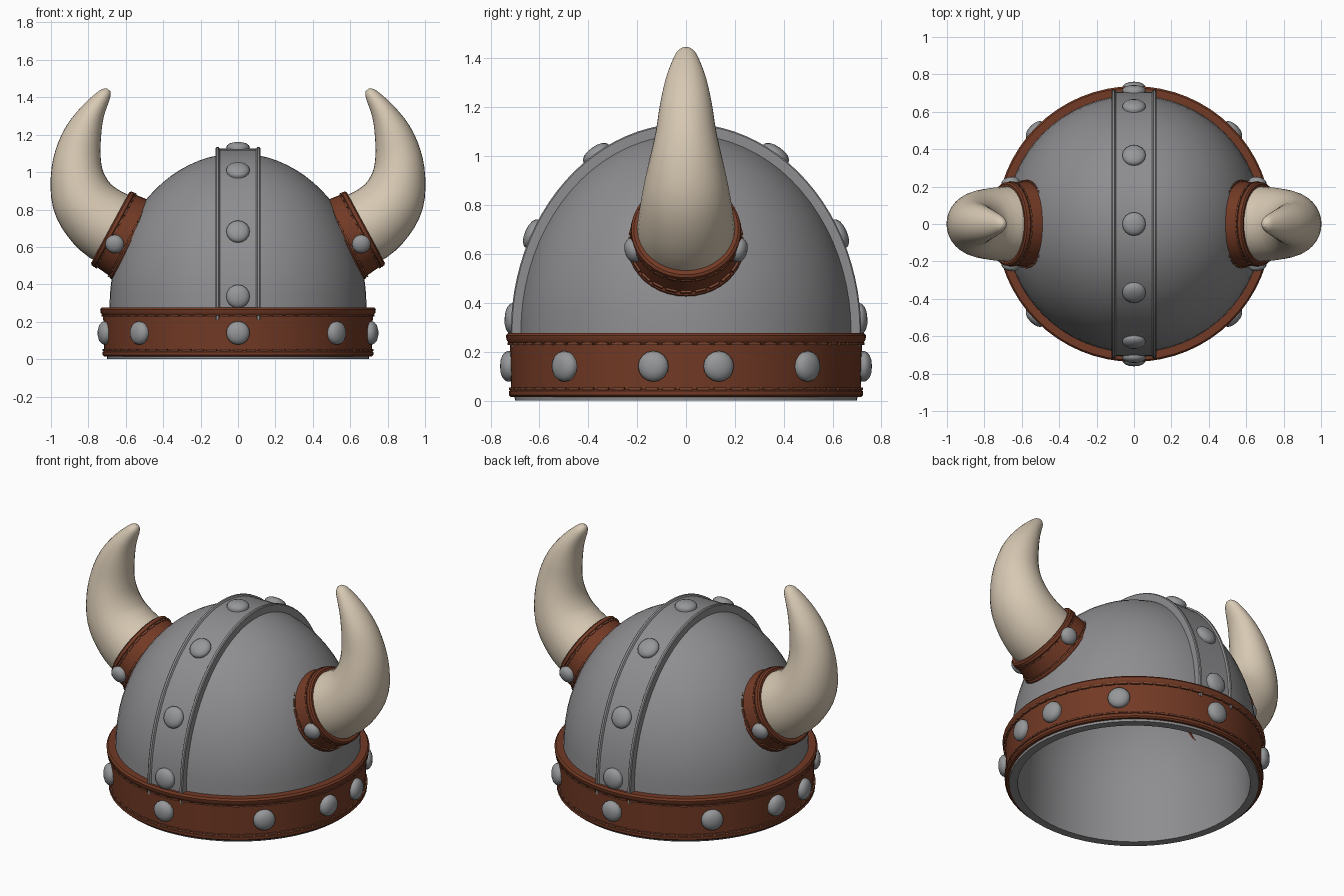
import bpy, bmesh, math
from mathutils import Vector, Matrix

if "Cube" in bpy.data.objects:
    bpy.data.objects.remove(bpy.data.objects["Cube"])

def material(name, rgb):
    m = bpy.data.materials.new(name)
    m.diffuse_color = (*rgb, 1)
    m.use_nodes = True
    m.node_tree.nodes["Principled BSDF"].inputs["Base Color"].default_value = m.diffuse_color
    return m

STEEL = material("steel grey", (0.27, 0.27, 0.28))
RIVET = material("rivet grey", (0.30, 0.31, 0.32))
LEATHER = material("brown leather", (0.17, 0.042, 0.018))
THREAD = material("brown thread", (0.20, 0.062, 0.03))
HORN = material("ivory horn", (0.68, 0.58, 0.45))

def finish(bm, name, mat, matrix=Matrix(), angle=40):
    bmesh.ops.remove_doubles(bm, verts=bm.verts, dist=1e-5)
    bmesh.ops.recalc_face_normals(bm, faces=bm.faces)
    me = bpy.data.meshes.new(name)
    bm.to_mesh(me)
    bm.free()
    me.materials.append(mat)
    ob = bpy.data.objects.new(name, me)
    bpy.context.collection.objects.link(ob)
    ob.matrix_world = matrix
    bpy.ops.object.select_all(action='DESELECT')
    ob.select_set(True)
    bpy.context.view_layer.objects.active = ob
    bpy.ops.object.shade_smooth_by_angle(angle=math.radians(angle))
    return ob

def skin(bm, rings, loop_u=False, loop_v=True):
    """Join rows of points with quads."""
    rows = [[bm.verts.new(p) for p in r] for r in rings]
    n, k = len(rows), len(rows[0])
    for i in range(n if loop_u else n - 1):
        for j in range(k if loop_v else k - 1):
            a, b = rows[i], rows[(i + 1) % n]
            bm.faces.new((a[j], a[(j + 1) % k], b[(j + 1) % k], b[j]))
    return rows

def revolve(name, profile, mat, matrix=Matrix(), seg=64, closed=False, angle=40):
    bm = bmesh.new()
    skin(bm, [[(r * math.cos(2 * math.pi * s / seg), r * math.sin(2 * math.pi * s / seg), z)
               for s in range(seg)] for r, z in profile], loop_u=closed)
    bmesh.ops.dissolve_degenerate(bm, dist=1e-6, edges=bm.edges)
    return finish(bm, name, mat, matrix, angle)

def facing(pos, normal):
    """Matrix at pos with local z along normal."""
    return Matrix.Translation(pos) @ Vector(normal).to_track_quat('Z', 'Y').to_matrix().to_4x4()

def rivet(name, pos, normal, r=0.063, h=0.04):
    prof = [(r * 0.95, -0.02), (r, h * 0.25), (r * 0.93, h * 0.5), (r * 0.72, h * 0.78),
            (r * 0.4, h * 0.95), (0, h)]
    revolve(name, prof, RIVET, facing(pos, normal), seg=16, angle=50)

def stitches(name, r, z, count, matrix=Matrix()):
    bm = bmesh.new()
    length = 2 * math.pi * r / count * 0.75
    for i in range(count):
        m = (Matrix.Rotation(2 * math.pi * i / count, 4, 'Z') @ Matrix.Translation((r, 0, z))
             @ Matrix.Diagonal((0.012, length, 0.010, 1)))
        bmesh.ops.create_cube(bm, size=1, matrix=m)
    finish(bm, name, THREAD, matrix)

# Helmet shell, hollow with an open bottom
def ellipse(a, z0, b, n=20):
    return [(a * math.cos(math.pi / 2 * i / n) if i < n else 0,
             z0 + b * math.sin(math.pi / 2 * i / n)) for i in range(n + 1)]
outer = [(0.70, 0.0), (0.702, 0.02)] + ellipse(0.687, 0.28, 0.82)
inner = [(0.652, 0.0)] + ellipse(0.645, 0.28, 0.78)
revolve("helmet_shell", inner[::-1] + outer, STEEL, angle=35)

# Centre strap running front to back with raised edges
A, Z0, B = 0.708, 0.28, 0.845
def strap_point(t):
    pos = Vector((0, -A * math.cos(t), Z0 + B * math.sin(t)))
    nor = Vector((0, -math.cos(t) / A, math.sin(t) / B)).normalized()
    return pos, nor

section = [(-0.12, -0.045), (-0.12, 0.004), (-0.115, 0.009), (-0.103, 0.009), (-0.097, 0.0)]
section += [(-x, d) for x, d in reversed(section)]
bm = bmesh.new()
rings = []
for i in range(49):
    p, n = strap_point(-0.08 + (math.pi + 0.16) * i / 48)
    rings.append([p + n * d + Vector((x, 0, 0)) for x, d in section])
rows = skin(bm, rings)
bm.faces.new(rows[0])
bm.faces.new(rows[-1])
finish(bm, "centre_strap", STEEL, angle=30)

# Strap rivets
lower = [math.asin((z - Z0) / B) for z in (0.335, 0.68, 1.005)]
for i, t in enumerate(lower + [math.pi / 2] + [math.pi - t for t in lower]):
    p, n = strap_point(t)
    rivet(f"strap_rivet_{i}", p, n, h=0.036)

# Leather brow band with a lip at each edge
band = [(0.68, 0.014), (0.716, 0.014), (0.724, 0.022), (0.724, 0.038), (0.716, 0.046),
        (0.721, 0.23), (0.728, 0.238), (0.735, 0.25), (0.737, 0.266), (0.728, 0.277), (0.68, 0.277)]
revolve("brow_band", band, LEATHER, closed=True, angle=30)
stitches("band_upper_stitches", 0.725, 0.232, 64)
stitches("band_lower_stitches", 0.719, 0.048, 64)

# Band rivets
side_angles = (10.6, 43.3, -10.6, -43.3)
for i, a in enumerate([90, -90, *side_angles, *[180 - a for a in side_angles]]):
    d = Vector((math.cos(math.radians(a)), math.sin(math.radians(a)), 0))
    rivet(f"band_rivet_{i}", d * 0.719 + Vector((0, 0, 0.14)), d, h=0.042)

# Horn path: x, z, in-plane radius, y radius
path = [(0.56, 0.64, 0.195, 0.20), (0.69, 0.71, 0.197, 0.20), (0.777, 0.783, 0.184, 0.19),
        (0.833, 0.87, 0.168, 0.175), (0.86, 0.985, 0.142, 0.15), (0.855, 1.10, 0.122, 0.124),
        (0.825, 1.215, 0.098, 0.106), (0.777, 1.32, 0.066, 0.082), (0.722, 1.402, 0.04, 0.05),
        (0.702, 1.428, 0.027, 0.032), (0.692, 1.441, 0.011, 0.013)]

def smooth_path(pts, n=3):
    out = []
    for i in range(len(pts) - 1):
        p = [pts[max(i - 1, 0)], pts[i], pts[i + 1], pts[min(i + 2, len(pts) - 1)]]
        for k in range(n):
            t = k / n
            out.append([0.5 * (2 * b + (c - a) * t + (2 * a - 5 * b + 4 * c - d) * t * t
                               + (3 * b - a - 3 * c + d) * t ** 3) for a, b, c, d in zip(*p)])
    return out + [list(pts[-1])]

horn_path = smooth_path(path)
collar = [(0.17, -0.095), (0.232, -0.095), (0.24, -0.085), (0.239, -0.068), (0.229, -0.058),
          (0.219, 0.03), (0.226, 0.038), (0.224, 0.056), (0.214, 0.063), (0.17, 0.06)]

for side, sx in (("right", 1), ("left", -1)):
    # Curved horn
    bm = bmesh.new()
    rings = []
    for i, (x, z, r, ry) in enumerate(horn_path):
        a, b = horn_path[max(i - 1, 0)], horn_path[min(i + 1, len(horn_path) - 1)]
        tan = Vector((b[0] - a[0], 0, b[1] - a[1])).normalized()
        across = Vector((tan.z, 0, -tan.x))
        ring = []
        for k in range(32):
            w = 2 * math.pi * k / 32
            p = Vector((x, 0, z)) + across * r * math.cos(w) + Vector((0, ry * math.sin(w), 0))
            ring.append((p.x * sx, p.y, p.z))
        rings.append(ring)
    rows = skin(bm, rings)
    bm.faces.new(rows[-1])
    finish(bm, f"{side}_horn", HORN, angle=60)

    # Leather collar at the horn base, with stitches
    axis = Vector((0.88 * sx, 0, 0.475)).normalized()
    centre = Vector((0.628 * sx, 0, 0.673))
    frame = facing(centre, axis)
    revolve(f"{side}_horn_collar", collar, LEATHER, frame, seg=40, closed=True, angle=30)
    stitches(f"{side}_collar_outer_stitches", 0.221, 0.028, 24, frame)
    stitches(f"{side}_collar_inner_stitches", 0.230, -0.054, 24, frame)

    # Collar rivets, front and back
    down = Vector((axis.z * sx, 0, -abs(axis.x)))
    for where, sy in (("front", -1), ("back", 1)):
        d = (down * 0.29 + Vector((0, sy * 0.957, 0))).normalized()
        rivet(f"{side}_collar_{where}_rivet", centre + d * 0.222, d, r=0.05, h=0.038)
